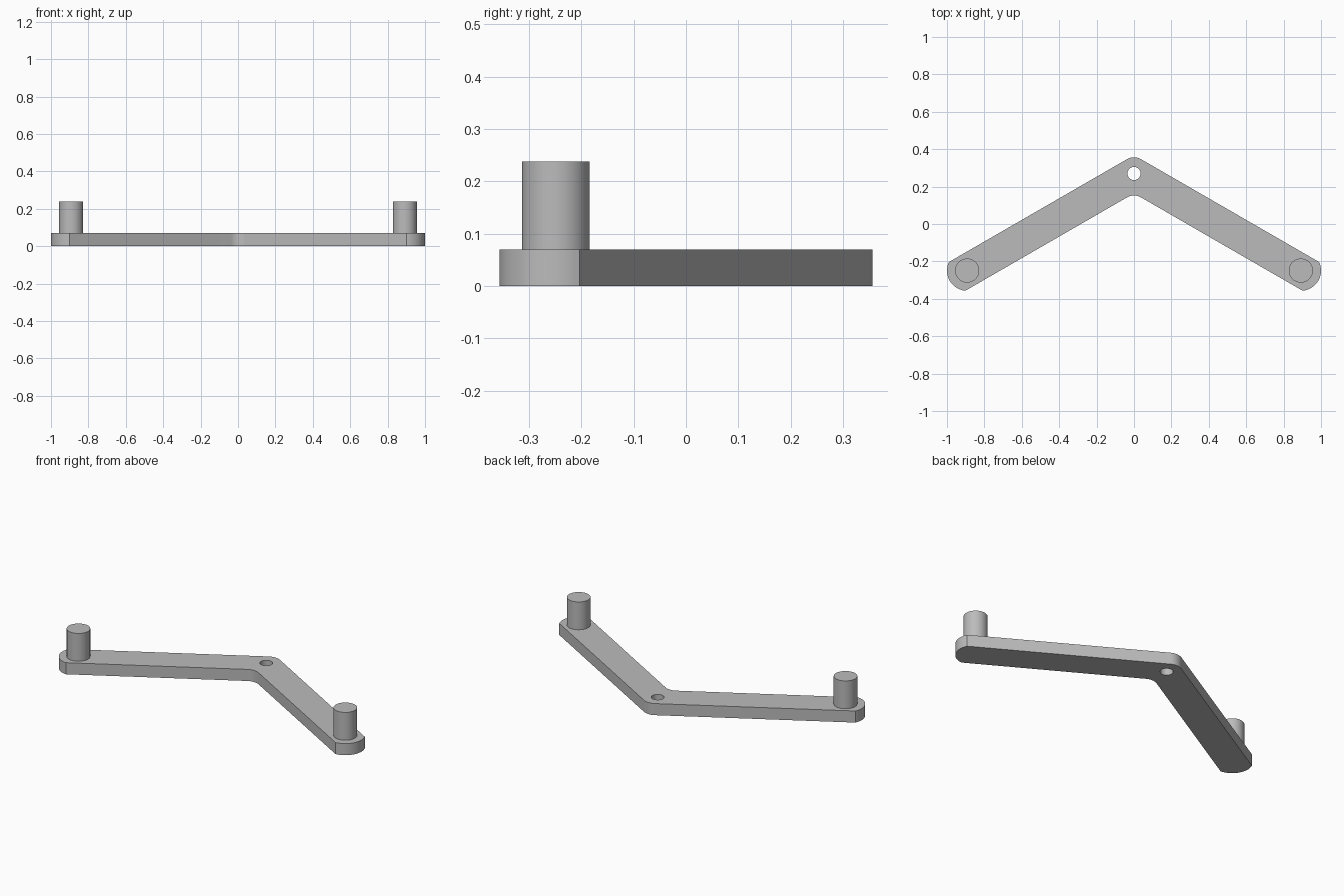
import bpy, bmesh
from math import radians, sin, cos, tan, asin, sqrt
from mathutils import Vector

if "Cube" in bpy.data.objects:
    bpy.data.objects.remove(bpy.data.objects["Cube"], do_unlink=True)

THICK, PIN_TOP = 0.07, 0.238
HALF_W, END_R, PIN_R, HOLE_R, FILLET = 0.0885, 0.108, 0.0645, 0.035, 0.075
SLOPE = radians(30)
PIN = Vector((0.892, -0.249))
APEX_Y = PIN.y + PIN.x * tan(SLOPE)

grey = bpy.data.materials.new("light_grey")
grey.use_nodes = True
grey.diffuse_color = (0.5, 0.5, 0.5, 1)
grey.node_tree.nodes["Principled BSDF"].inputs["Base Color"].default_value = (0.5, 0.5, 0.5, 1)


def arc(cx, cy, r, start, end, n):
    """Points along a circular arc."""
    return [(cx + r * cos(start + (end - start) * i / n),
             cy + r * sin(start + (end - start) * i / n)) for i in range(n + 1)]


def smooth(obj):
    bpy.ops.object.select_all(action='DESELECT')
    obj.select_set(True)
    bpy.context.view_layer.objects.active = obj
    bpy.ops.object.shade_smooth_by_angle(angle=radians(25))


def prism(name, outline, z0, z1):
    """Extrude a closed outline upward."""
    bm = bmesh.new()
    face = bm.faces.new([bm.verts.new((x, y, z0)) for x, y in outline])
    top = bmesh.ops.extrude_face_region(bm, geom=[face])["geom"]
    bmesh.ops.translate(bm, vec=(0, 0, z1 - z0),
                        verts=[v for v in top if isinstance(v, bmesh.types.BMVert)])
    bmesh.ops.recalc_face_normals(bm, faces=bm.faces)
    mesh = bpy.data.meshes.new(name)
    bm.to_mesh(mesh)
    bm.free()
    mesh.materials.append(grey)
    obj = bpy.data.objects.new(name, mesh)
    bpy.context.collection.objects.link(obj)
    return obj


def cylinder(name, x, y, r, z0, z1):
    return prism(name, arc(x, y, r, 0, radians(360), 48)[:-1], z0, z1)


# V-shaped plate: rounded elbow and rounded arm ends
rise = HALF_W / cos(SLOPE)
up = radians(90)
outer = arc(0, APEX_Y + rise - FILLET / cos(SLOPE), FILLET, up, up - SLOPE, 8)
inner = arc(0, APEX_Y - rise - FILLET / cos(SLOPE), FILLET, up - SLOPE, up, 8)
spread = asin(HALF_W / END_R)
tip = arc(PIN.x, PIN.y, END_R, -SLOPE + spread, -SLOPE - spread, 24)
right_half = outer + tip + inner
left_half = [(-x, y) for x, y in reversed(right_half[1:-1])]
plate = prism("bent_plate", right_half + left_half, 0, THICK)

# Hole through the elbow
cutter = cylinder("hole_cutter", 0, APEX_Y + 0.004, HOLE_R, -0.1, THICK + 0.1)
cutter.hide_render = True
cut = plate.modifiers.new("elbow_hole", 'BOOLEAN')
cut.operation, cut.solver, cut.object = 'DIFFERENCE', 'EXACT', cutter
bpy.context.view_layer.objects.active = plate
bpy.ops.object.modifier_apply(modifier=cut.name)
bpy.data.objects.remove(cutter, do_unlink=True)
smooth(plate)

# Upright pins at the arm ends
for side, s in (("left", 1), ("right", -1)):
    smooth(cylinder(side + "_pin", s * PIN.x, PIN.y, PIN_R, THICK, PIN_TOP))
